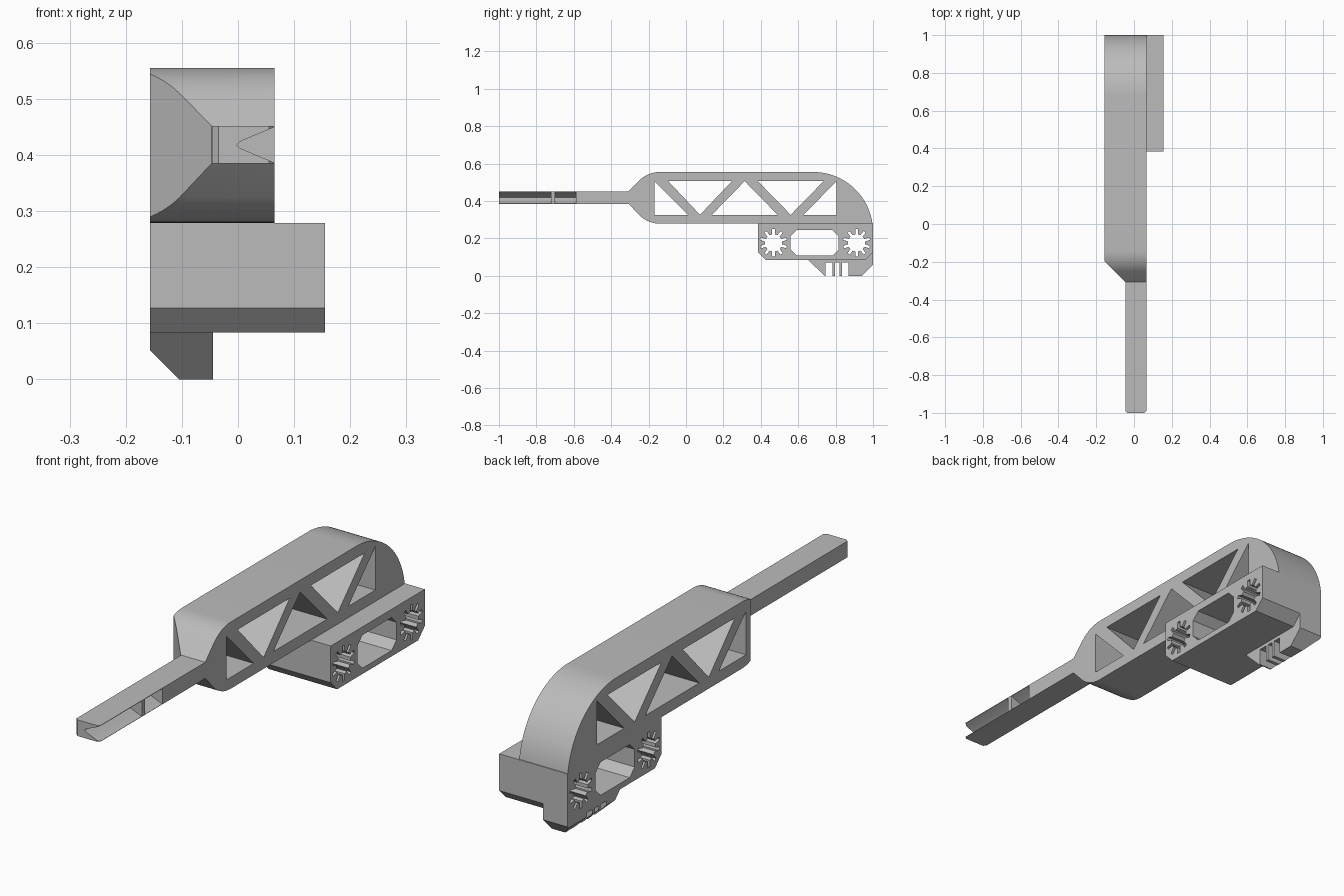
import bpy, bmesh
from math import sin, cos, pi, radians

cube = bpy.data.objects.get("Cube")
if cube:
    bpy.data.objects.remove(cube)

grey = bpy.data.materials.new("plain grey")
grey.use_nodes = True
grey.diffuse_color = (0.5, 0.5, 0.5, 1)
grey.node_tree.nodes["Principled BSDF"].inputs["Base Color"].default_value = (0.5, 0.5, 0.5, 1)

PLACE = {
    "x": lambda a, b, t: (t, a, b),
    "y": lambda a, b, t: (a, t, b),
    "z": lambda a, b, t: (a, b, t),
}


def prism(name, axis, lo, hi, *outlines):
    """Extrude one or more closed outlines along an axis."""
    bm = bmesh.new()
    for outline in outlines:
        rings = [[bm.verts.new(PLACE[axis](a, b, t)) for a, b in outline] for t in (lo, hi)]
        bm.faces.new(rings[0])
        bm.faces.new(rings[1][::-1])
        n = len(outline)
        for i in range(n):
            j = (i + 1) % n
            bm.faces.new((rings[0][i], rings[1][i], rings[1][j], rings[0][j]))
    bmesh.ops.recalc_face_normals(bm, faces=bm.faces)
    mesh = bpy.data.meshes.new(name)
    bm.to_mesh(mesh)
    bm.free()
    mesh.materials.append(grey)
    obj = bpy.data.objects.new(name, mesh)
    bpy.context.collection.objects.link(obj)
    return obj


def carve(obj, cutter):
    """Subtract the cutter and discard it."""
    mod = obj.modifiers.new("cut", "BOOLEAN")
    mod.operation, mod.solver, mod.object = "DIFFERENCE", "EXACT", cutter
    cutter.hide_render = True
    bpy.context.view_layer.objects.active = obj
    bpy.ops.object.modifier_apply(modifier=mod.name)
    bpy.data.objects.remove(cutter)


def arc(cy, cz, r, start, end, steps):
    angles = [radians(start + (end - start) * i / steps) for i in range(steps + 1)]
    return [(cy + r * cos(a), cz + r * sin(a)) for a in angles]


def box(y0, y1, z0, z1):
    return [(y0, z0), (y1, z0), (y1, z1), (y0, z1)]


def star(cy, cz, r_in=0.046, r_out=0.073, half=0.007, teeth=10):
    """Round hole with narrow radial slots."""
    pts = []
    for i in range(teeth):
        a = 2 * pi * i / teeth + pi / 2
        for r, side in ((r_in, -1), (r_out, -1), (r_out, 1), (r_in, 1)):
            pts.append((cy + r * cos(a) - side * half * sin(a),
                        cz + r * sin(a) + side * half * cos(a)))
    return pts


LEFT, RIGHT = 0.065, -0.157

# Truss body: tapered nose, flat top, rounded back
body = prism("truss_body", "x", RIGHT, LEFT,
             [(-0.307, 0.385)] + arc(-0.14, 0.435, 0.156, 225, 270, 10)
             + [(1.0, 0.279)] + arc(0.68, 0.235, 0.32, 8, 90, 28)
             + arc(-0.14, 0.399, 0.156, 90, 135, 10) + [(-0.307, 0.452)])
low, high = 0.326, 0.506
carve(body, prism("truss_cutter", "x", -0.4, 0.4,
                  [(-0.168, high), (-0.168, low), (0.01, low)],
                  [(-0.095, high), (0.245, high), (0.075, low)],
                  [(0.138, low), (0.49, low), (0.314, high)],
                  [(0.384, high), (0.736, high), (0.56, low)],
                  [(0.628, low), (0.805, low), (0.805, high)]))
carve(body, prism("nose_cutter", "z", 0, 1,
                  [(-0.3, -0.054), (0.046, -0.4), (-0.3, -0.4)]))

# Arm with a V groove interrupted by a rib
arm = prism("grooved_arm", "z", 0.385, 0.452,
            [(-0.045, -0.307), (-0.045, -0.99), (-0.035, -1.0),
             (0.055, -1.0), (LEFT, -0.99), (LEFT, -0.307)])
groove = [(0.07, 0.452), (0.004, 0.424), (-0.002, 0.418), (0.004, 0.412), (0.07, 0.384)]
for y0, y1 in ((-1.1, -0.722), (-0.7, -0.588)):
    carve(arm, prism("groove_cutter", "y", y0, y1, groove))

# Mounting block with two star holes and a window
block = prism("mounting_block", "x", RIGHT, 0.155,
              [(0.385, 0.279), (0.385, 0.127), (0.427, 0.084),
               (0.957, 0.084), (1.0, 0.127), (1.0, 0.279)])
y0, y1, z0, z1, c = 0.56, 0.815, 0.108, 0.245, 0.032
carve(block, prism("block_cutter", "x", -0.4, 0.4, star(0.468, 0.176), star(0.912, 0.176),
                   [(y0 + c, z0), (y1 - c, z0), (y1, z0 + c), (y1, z1 - c),
                    (y1 - c, z1), (y0 + c, z1), (y0, z1 - c), (y0, z0 + c)]))

# Slotted foot under the block
foot = prism("slotted_foot", "x", RIGHT, -0.045,
             [(0.655, 0.084), (0.74, 0), (0.94, 0), (1.0, 0.06), (1.0, 0.127), (0.957, 0.084)])
carve(foot, prism("slot_cutter", "x", -0.4, 0.4, box(0.745, 0.782, -0.1, 0.07),
                  box(0.797, 0.82, -0.1, 0.07), box(0.835, 0.87, -0.1, 0.07)))
carve(foot, prism("foot_chamfer_cutter", "y", 0.5, 1.2,
                  [(-0.209, 0.104), (-0.055, -0.05), (-0.209, -0.05)]))

for obj in (body, arm, block, foot):
    bpy.ops.object.select_all(action="DESELECT")
    obj.select_set(True)
    bpy.context.view_layer.objects.active = obj
    bpy.ops.object.shade_smooth_by_angle(angle=radians(25))
